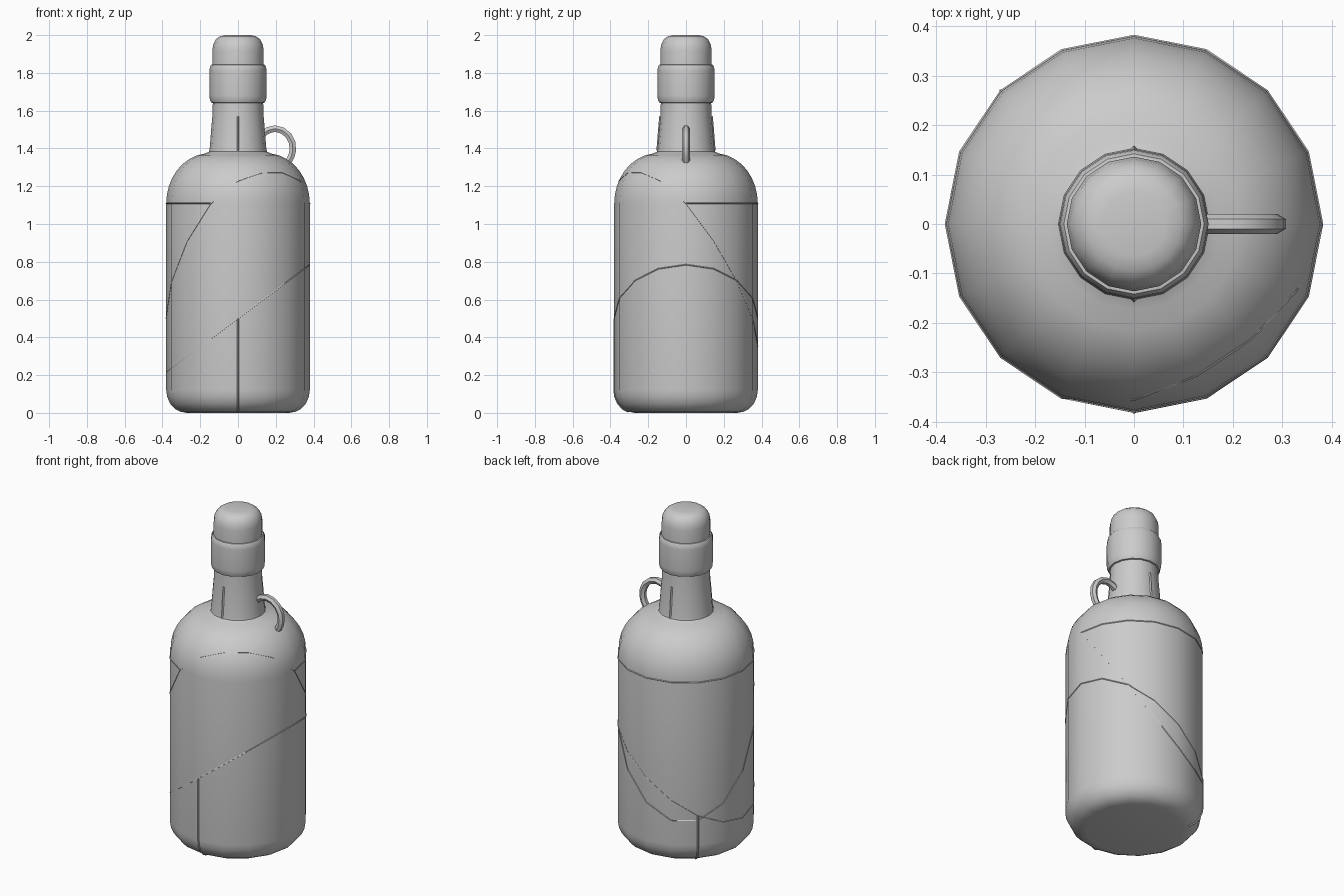
import bpy, bmesh, math

if "Cube" in bpy.data.objects:
    bpy.data.objects.remove(bpy.data.objects["Cube"])

SIDES = 16

def smooth(ob, angle=40):
    bpy.ops.object.select_all(action='DESELECT')
    ob.select_set(True)
    bpy.context.view_layer.objects.active = ob
    bpy.ops.object.shade_smooth_by_angle(angle=math.radians(angle))

def lathe(name, profile):
    """Revolve (radius, z) points, bottom to top, and cap both ends."""
    bm = bmesh.new()
    rings = []
    for r, z in profile:
        rings.append([bm.verts.new((r * math.cos(2 * math.pi * i / SIDES),
                                    r * math.sin(2 * math.pi * i / SIDES), z))
                      for i in range(SIDES)])
    for a, b in zip(rings, rings[1:]):
        for i in range(SIDES):
            j = (i + 1) % SIDES
            bm.faces.new((a[i], a[j], b[j], b[i]))
    bm.faces.new(rings[0][::-1])
    bm.faces.new(rings[-1])
    me = bpy.data.meshes.new(name)
    bm.to_mesh(me)
    bm.free()
    ob = bpy.data.objects.new(name, me)
    bpy.context.collection.objects.link(ob)
    smooth(ob)
    return ob

def tube(name, points, radius, cyclic=False, res=0):
    """Sweep a thin tube along a path and turn it into a mesh."""
    cu = bpy.data.curves.new(name, 'CURVE')
    cu.dimensions = '3D'
    cu.bevel_depth = radius
    cu.bevel_resolution = res
    cu.use_fill_caps = True
    sp = cu.splines.new('POLY')
    sp.points.add(len(points) - 1)
    for p, co in zip(sp.points, points):
        p.co = (*co, 1)
    sp.use_cyclic_u = cyclic
    ob = bpy.data.objects.new(name, cu)
    bpy.context.collection.objects.link(ob)
    bpy.ops.object.select_all(action='DESELECT')
    ob.select_set(True)
    bpy.context.view_layer.objects.active = ob
    bpy.ops.object.convert(target='MESH')
    smooth(bpy.context.object, 50)

# Bottle: rounded base, straight body, elliptical shoulder, tapered neck
body = [(0.27, 0), (0.305, 0.006), (0.335, 0.022), (0.36, 0.05), (0.375, 0.085), (0.38, 0.12), (0.38, 1.11)]
for k in range(1, 9):
    t = math.radians(k * 10.5)
    body.append((0.15 + 0.23 * math.cos(t), 1.11 + 0.265 * math.sin(t)))
body += [(0.153, 1.383), (0.149, 1.41), (0.142, 1.50), (0.135, 1.58), (0.133, 1.66)]
lathe("bottle", body)

# Collar and stopper
lathe("collar", [(0.13, 1.64), (0.142, 1.643), (0.149, 1.66), (0.151, 1.68),
                 (0.151, 1.81), (0.149, 1.83), (0.142, 1.843), (0.12, 1.846)])
lathe("stopper", [(0.136, 1.83), (0.136, 1.92), (0.131, 1.95), (0.117, 1.978),
                  (0.095, 1.994), (0.065, 2.0)])

# Finger loop on the neck
loop = [(0.125, 1.475), (0.16, 1.496), (0.195, 1.505), (0.235, 1.495), (0.268, 1.468),
        (0.287, 1.43), (0.29, 1.39), (0.283, 1.36), (0.266, 1.328)]
tube("finger_loop", [(x, 0, z) for x, z in loop], 0.02, res=1)

# Seams: thin strips lying on the bottle surface
def radius_at(z):
    for (r0, z0), (r1, z1) in zip(body, body[1:]):
        if z0 <= z <= z1:
            return r0 + (r1 - r0) * (z - z0) / (z1 - z0)
    return 0.38

def plane_point(a, h, bx, by):
    """Point where a tilted plane meets the bottle at angle a."""
    slope = bx * math.cos(a) + by * math.sin(a)
    r = 0.38
    for _ in range(40):
        r = 0.5 * r + 0.5 * radius_at(h + slope * r)
    return (r * math.cos(a), r * math.sin(a), h + slope * r)

angles = [2 * math.pi * i / SIDES for i in range(SIDES)]
LOW, HIGH = (0.5, 0.75, 0.0), (0.805, 0.80, -1.19)
tube("lower_seam", [plane_point(a, *LOW) for a in angles], 0.003, cyclic=True)
tube("upper_seam", [plane_point(a, *HIGH) for a in angles], 0.003, cyclic=True)

# Shoulder seam runs only round the back, from one side of the upper seam to the other
tube("shoulder_seam", [(0.38 * math.cos(a), 0.38 * math.sin(a), 1.11)
                       for a in (2 * math.pi * i / SIDES for i in range(0, 12))], 0.003)

# Upright seams on the body and neck
def upright(name, angle, z0, z1, radius):
    a = math.radians(angle)
    zs = [z0] + [z for r, z in body if z0 < z < z1] + [z1]
    tube(name, [(radius_at(z) * math.cos(a), radius_at(z) * math.sin(a), z) for z in zs], radius)

upright("front_seam", -90, 0.006, 0.5, 0.005)
upright("back_seam", 135, 0.006, 0.30, 0.005)
upright("front_neck_seam", -90, 1.39, 1.57, 0.006)
upright("back_neck_seam", 90, 1.39, 1.57, 0.006)
